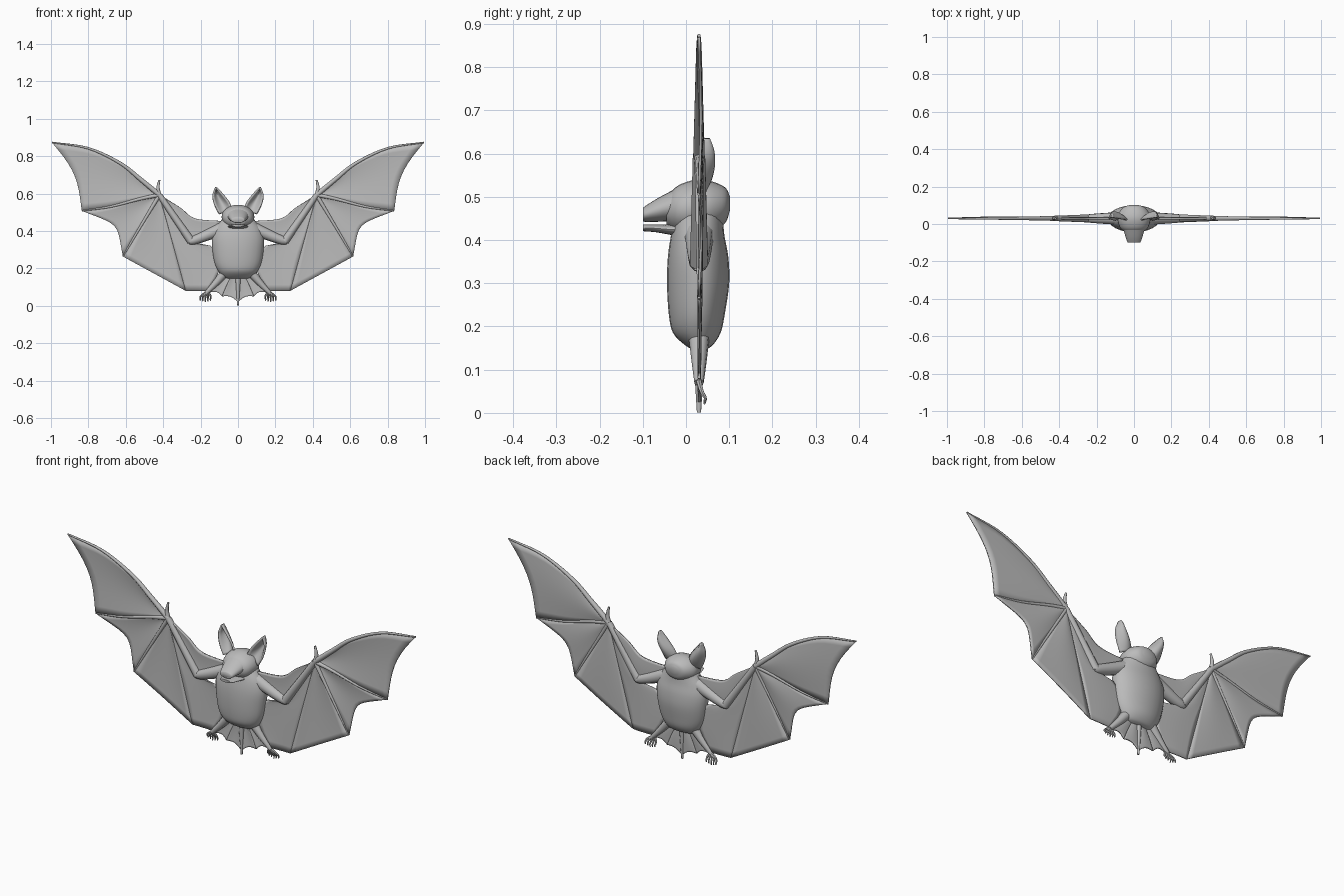
import bpy, math
from mathutils import Vector

if "Cube" in bpy.data.objects:
    bpy.data.objects.remove(bpy.data.objects["Cube"])

fur = bpy.data.materials.new("bat grey")
fur.diffuse_color = (0.5, 0.5, 0.5, 1)
fur.use_nodes = True
fur.node_tree.nodes["Principled BSDF"].inputs["Base Color"].default_value = fur.diffuse_color


def make(name, verts, faces, mirror=False, thick=0):
    me = bpy.data.meshes.new(name)
    me.from_pydata([tuple(v) for v in verts], [], faces)
    me.materials.append(fur)
    ob = bpy.data.objects.new(name, me)
    bpy.context.collection.objects.link(ob)
    if thick:
        m = ob.modifiers.new("thickness", 'SOLIDIFY')
        m.thickness, m.offset = thick, 0
    if mirror:
        ob.modifiers.new("mirror", 'MIRROR')
    return ob


def path(pts, n=16):
    """Smooth curve through (x, z) or (x, y, z) points."""
    p = [Vector(q) if len(q) == 3 else Vector((q[0], 0.03, q[1])) for q in pts]
    p = [2 * p[0] - p[1]] + p + [2 * p[-1] - p[-2]]
    out, segs = [], len(p) - 3
    for k in range(n + 1):
        u = k / n * segs
        i = min(int(u), segs - 1)
        u -= i
        a, b, c, d = p[i:i + 4]
        out.append(0.5 * (2 * b + (c - a) * u + (2 * a - 5 * b + 4 * c - d) * u * u
                          + (3 * b - a - 3 * c + d) * u ** 3))
    return out


def loft(name, rings, mirror=False):
    s = len(rings[0])
    verts = [v for r in rings for v in r]
    faces = [(i * s + j, i * s + (j + 1) % s, (i + 1) * s + (j + 1) % s, (i + 1) * s + j)
             for i in range(len(rings) - 1) for j in range(s)]
    faces += [tuple(reversed(range(s))), tuple(range(len(verts) - s, len(verts)))]
    return make(name, verts, faces, mirror)


def tube(name, pts, r0, r1, n=12, sides=10, mirror=True):
    c = path(pts, n)
    rings = []
    for i, p in enumerate(c):
        t = (c[min(i + 1, n)] - c[max(i - 1, 0)]).normalized()
        u = t.cross(Vector((0.1, 1, 0.1))).normalized()
        w = t.cross(u)
        r = r0 + (r1 - r0) * i / n
        rings.append([p + r * (u * math.cos(a) + w * math.sin(a))
                      for a in (2 * math.pi * k / sides for k in range(sides))])
    return loft(name, rings, mirror)


def stack(name, rows, axis, sides=24):
    """Ellipse sections: (position, centre, x radius, other radius) along z or y."""
    n = 4 * (len(rows) - 1)
    cols = [[v.x for v in path([(r[k], 0, 0) for r in rows], n)] for k in range(4)]
    rings = []
    for pos, c, rx, ro in zip(*cols):
        ring = []
        for k in range(sides):
            a = 2 * math.pi * k / sides
            x, o = rx * math.cos(a), c + ro * math.sin(a)
            ring.append((x, o, pos) if axis == 'z' else (x, pos, o))
        rings.append(ring)
    return loft(name, rings)


def panel(name, a, b, sag=0, billow=0.0, thick=0.006, n=16, m=10):
    """Skin stretched between two paths, scalloped at the far edge."""
    A, B = path(a, 4 * n), path(b, 4 * n)

    def at(P, t):
        f = t * 4 * n
        i = min(int(f), 4 * n - 1)
        return P[i].lerp(P[i + 1], f - i)
    verts = []
    for i in range(n + 1):
        for j in range(m + 1):
            s = j / m
            t = i / n * (1 - sag * math.sin(math.pi * s))
            v = at(A, t).lerp(at(B, t), s)
            v.y += billow * math.sin(math.pi * s) * math.sin(math.pi * min(1, 0.15 + t * 0.7))
            verts.append(v)
    w = m + 1
    faces = [(i * w + j, i * w + j + 1, (i + 1) * w + j + 1, (i + 1) * w + j)
             for i in range(n) for j in range(m)]
    return make(name, verts, faces, True, thick)


# Body and head
stack("body", [(.145, .03, .05, .01), (.155, .03, .08, .03), (.185, .025, .105, .055),
               (.23, .025, .125, .065), (.3, .028, .137, .072), (.36, .028, .139, .07),
               (.41, .027, .124, .062), (.45, .03, .095, .056), (.5, .04, .06, .045)], 'z')
stack("head", [(.102, .485, .02, .015), (.09, .48, .055, .042), (.055, .475, .083, .062),
               (.02, .474, .087, .065), (-.02, .47, .074, .055), (-.045, .467, .045, .032)], 'y')
stack("upper_muzzle", [(.0, .485, .066, .046), (-.035, .478, .055, .035),
                       (-.07, .468, .045, .026), (-.095, .46, .036, .018), (-.1, .459, .03, .015)], 'y')
stack("lower_jaw", [(.01, .425, .06, .02), (-.03, .424, .053, .013),
                    (-.07, .427, .044, .009), (-.095, .428, .036, .008), (-.1, .428, .03, .007)], 'y')

# Ears: cupped leaves opening to the front
panel("ear", [(.03, .02, .515), (.05, .025, .555), (.088, .03, .602), (.118, .035, .634)],
      [(.1, .02, .49), (.124, .025, .54), (.133, .03, .588), (.118, .035, .634)],
      billow=.035, thick=.009)

# Wing bones
wrist, elbow, foot = (.42, .592), (.25, .345), (.168, .07)
finger1 = [wrist, (.52, .675), (.63, .762), (.80, .842), (.995, .873)]
finger2 = [wrist, (.52, .572), (.68, .53), (.835, .507)]
finger3 = [wrist, (.475, .5), (.55, .375), (.615, .263)]
tube("leading_finger", finger1, .014, .004, 20)
tube("second_finger", finger2, .011, .004)
tube("third_finger", finger3, .011, .004)
tube("forearm", [elbow, (.335, .468), wrist], .022, .015)
tube("upper_arm", [(.09, .41), (.17, .375), (.235, .35), (.262, .345)], .034, .018)
tube("thumb", [(.42, .585), (.428, .63), (.42, .672)], .013, .005, 8)

# Wing skin
hem = [wrist, (.35, .336), (.28, .08)]
panel("outer_wing_skin", finger1, finger2, .07, .008)
panel("middle_wing_skin", finger2, finger3, .2, .008)
panel("inner_wing_skin", finger3, hem, 0, .006)
panel("side_wing_skin", hem, [wrist, (.335, .465), elbow, (.13, .31), (.1, .19), (.17, .078)], 0, .004)
panel("shoulder_skin", [wrist, (.335, .465), elbow, (.11, .38)],
      [wrist, (.31, .525), (.23, .467), (.08, .452)], 0, .003, .01)

# Legs, tail and tail skin
tube("leg", [(.06, .19), (.115, .125), foot], .026, .011)
tube("tail", [(0, .18), (0, .09), (0, .001)], .016, .005, mirror=False)
mid = [(.03, .17), (.06, .11), (.085, .05)]
panel("outer_tail_skin", [(.06, .17), (.115, .125), (.165, .068)], mid, .12, .004)
panel("inner_tail_skin", mid, [(0, .17), (0, .09), (0, .02)], .1, .004)

# Feet with five curled toes
for i in range(5):
    x = .148 + .0135 * i
    tube("toe_%d" % (i + 1), [(.165 + (i - 2) * .003, .03, .072), (x - .002, .036, .05),
                              (x, .045, .034), (x, .042, .02 + .004 * abs(i - 2))], .0065, .0025, 8, 6)

bpy.ops.object.select_all(action='SELECT')
bpy.context.view_layer.objects.active = bpy.data.objects["body"]
bpy.ops.object.shade_smooth_by_angle(angle=math.radians(50))
